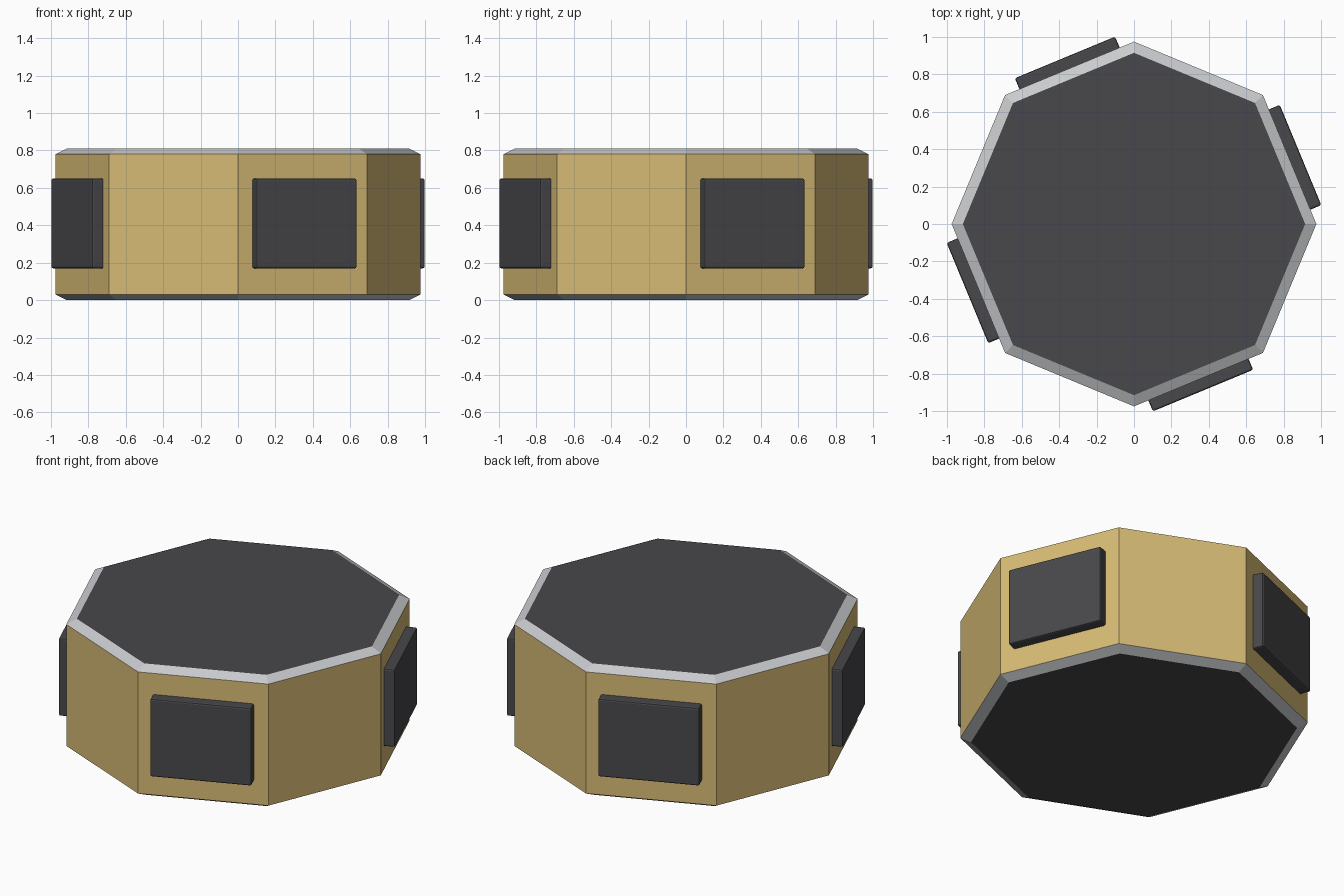
import bpy, bmesh, math
from mathutils import Matrix

if "Cube" in bpy.data.objects:
    bpy.data.objects.remove(bpy.data.objects["Cube"])

SIDES = 8
RADIUS, CAP_RADIUS = 0.975, 0.915
HEIGHT, CHAMFER = 0.81, 0.03


def material(name, rgb):
    m = bpy.data.materials.new(name)
    m.diffuse_color = (*rgb, 1)
    m.use_nodes = True
    m.node_tree.nodes["Principled BSDF"].inputs["Base Color"].default_value = m.diffuse_color
    return m


gold = material("gold", (0.68, 0.50, 0.18))
dark = material("dark", (0.065, 0.065, 0.072))
silver = material("silver", (0.58, 0.59, 0.61))


def add_object(name, bm, mats):
    bmesh.ops.recalc_face_normals(bm, faces=bm.faces)
    mesh = bpy.data.meshes.new(name)
    bm.to_mesh(mesh)
    bm.free()
    for m in mats:
        mesh.materials.append(m)
    obj = bpy.data.objects.new(name, mesh)
    bpy.context.collection.objects.link(obj)
    return obj


# Octagonal body: gold walls, silver chamfers, dark top and bottom
bm = bmesh.new()
profile = [(CAP_RADIUS, 0), (RADIUS, CHAMFER),
           (RADIUS, HEIGHT - CHAMFER), (CAP_RADIUS, HEIGHT)]
rings = []
for r, z in profile:
    angles = [math.tau * i / SIDES for i in range(SIDES)]
    rings.append([bm.verts.new((r * math.cos(a), r * math.sin(a), z)) for a in angles])
for (low, high), slot in zip(zip(rings, rings[1:]), (2, 0, 2)):
    for i in range(SIDES):
        j = (i + 1) % SIDES
        bm.faces.new((low[i], low[j], high[j], high[i])).material_index = slot
for ring in (rings[0], rings[-1]):
    bm.faces.new(ring).material_index = 1
add_object("octagonal_body", bm, (gold, dark, silver))

# Dark side pads on every second wall
PAD_DEPTH, PAD_WIDTH, PAD_HEIGHT, PAD_OUTER = 0.12, 0.58, 0.48, 0.964
for k in range(4):
    bm = bmesh.new()
    bmesh.ops.create_cube(bm, size=1)
    bmesh.ops.scale(bm, vec=(PAD_DEPTH, PAD_WIDTH, PAD_HEIGHT), verts=bm.verts)
    bmesh.ops.bevel(bm, geom=bm.edges[:], offset=0.01, segments=2,
                    profile=0.5, affect='EDGES')
    place = (Matrix.Rotation(math.radians(22.5 + 90 * k), 4, 'Z')
             @ Matrix.Translation((PAD_OUTER - PAD_DEPTH / 2, 0, 0.41)))
    bmesh.ops.transform(bm, matrix=place, verts=bm.verts)
    add_object(f"side_pad_{k + 1}", bm, (dark,))
